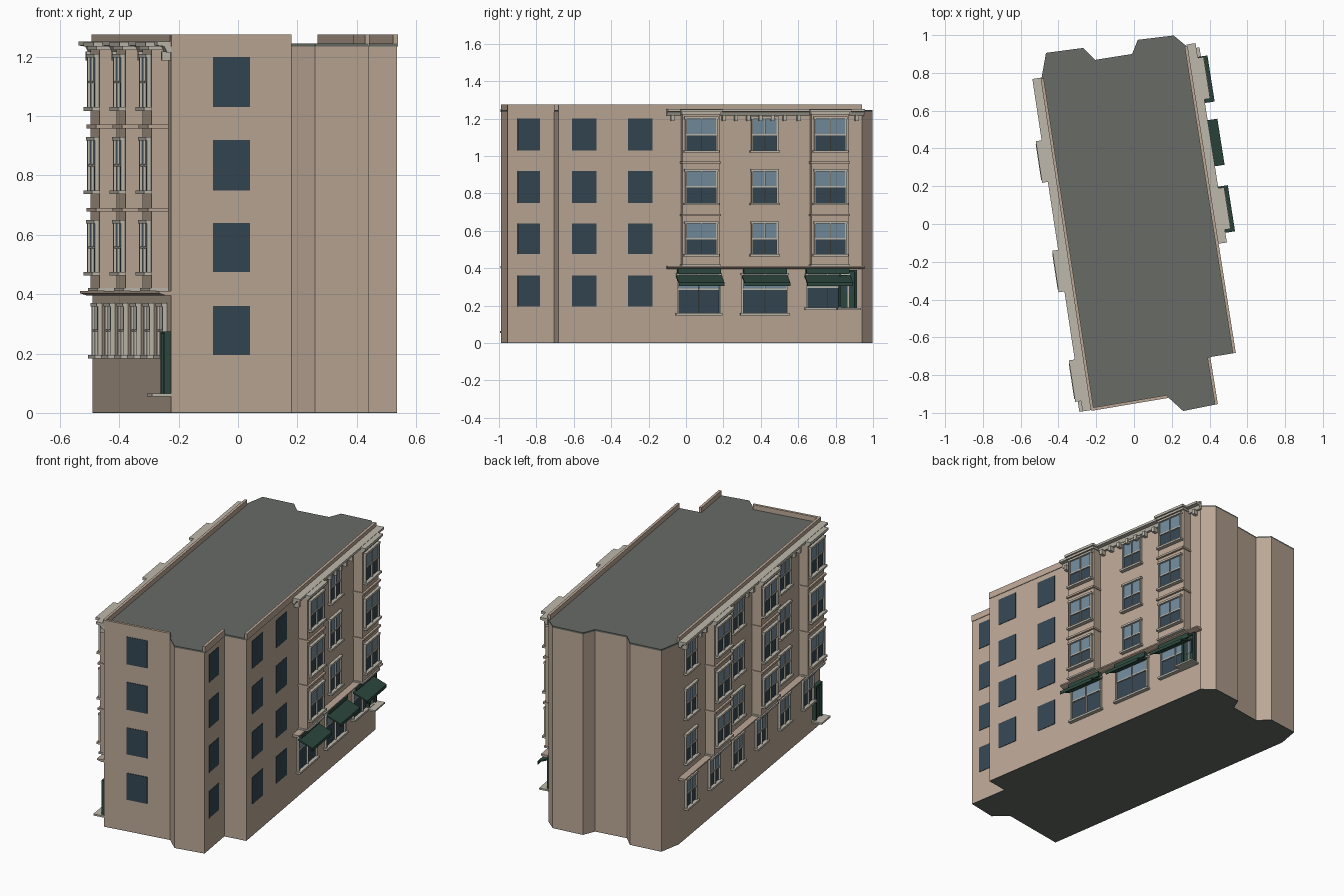
import bpy, bmesh
from mathutils import Vector

if "Cube" in bpy.data.objects:
    bpy.data.objects.remove(bpy.data.objects["Cube"])

COL = {"wall": (.50, .39, .305), "roof": (.135, .147, .13), "glass": (.034, .061, .084),
       "sash": (.17, .26, .33), "trim": (.51, .48, .41), "green": (.026, .065, .048)}
MAT = {}
for k, c in COL.items():
    MAT[k] = bpy.data.materials.new(k)
    MAT[k].diffuse_color = (*c, 1)
parts = {}


def bm_for(name, mat):
    return parts.setdefault((name, mat), bmesh.new())


def prism(name, mat, ring, offset):
    """Extrude a ring of 3D points along offset."""
    bm = bm_for(name, mat)
    a = [bm.verts.new(p) for p in ring]
    b = [bm.verts.new(Vector(p) + Vector(offset)) for p in ring]
    faces = [bm.faces.new(a), bm.faces.new(b)]
    for i in range(len(a)):
        j = (i + 1) % len(a)
        faces.append(bm.faces.new((a[i], a[j], b[j], b[i])))
    bmesh.ops.recalc_face_normals(bm, faces=faces)


class Wall:
    """Wall line p-q; positions along it are given by their x or y coordinate."""
    def __init__(self, p, q, axis=1):
        self.p, self.d, self.axis = Vector((*p, 0)), Vector((q[0]-p[0], q[1]-p[1], 0)), axis
        self.n = Vector((-self.d.y, self.d.x, 0)).normalized()

    def at(self, s, out, z):
        return self.p + self.d * ((s - self.p[self.axis]) / self.d[self.axis]) + self.n*out + Vector((0, 0, z))

    def profile(self, name, mat, s0, s1, pts):
        ring = [self.at(s0, o, z) for o, z in pts]
        prism(name, mat, ring, self.at(s1, 0, 0) - self.at(s0, 0, 0))

    def box(self, name, mat, s0, s1, o0, o1, z0, z1):
        self.profile(name, mat, s0, s1, [(o0, z0), (o1, z0), (o1, z1), (o0, z1)])


# footprint, clockwise from the back left corner
FP = [(-.49, .77), (-.466, .906), (-.27, .932), (-.206, .869), (-.01, .90), (.02, .975), (.21, .998),
      (.28, .94), (.535, -.683), (.40, -.705), (.44, -.954), (.26, -.99), (.18, -.917), (-.225, -.985)]
prism("building_body", "wall", [(x, y, .003) for x, y in FP], (0, 0, 1.232))
prism("roof_deck", "roof", [(x, y, 1.235) for x, y in FP], (0, 0, .01))
prism("base_slab", "roof", [(x, y, 0) for x, y in FP], (0, 0, .003))
right, back_return = Wall(FP[7], FP[8]), Wall(FP[9], FP[10])
front, left = Wall(FP[12], FP[13], 0), Wall(FP[13], FP[0])

# parapets
for w, a, b in ((right, .94, -.683), (back_return, -.705, -.954), (front, .18, -.225), (left, -.985, .77)):
    w.box("parapet", "wall", a, b, -.012, .004, 1.235, 1.275)

# plain flush windows
FLOORS = [(.475, .64), (.75, .92), (1.03, 1.20)]
for z0, z1 in [(.195, .36)] + FLOORS:
    front.box("plain_window", "glass", -.085, .04, 0, .003, z0, z1)
    back_return.box("plain_window", "glass", -.90, -.78, 0, .003, z0, z1)
    for a in (-.61, -.31):
        right.box("plain_window", "glass", a, a + .13, 0, .003, z0, z1)


def window(side, w, c, width, z0, z1, d, lift=.5):
    a, b, zm, f = c - width/2, c + width/2, z0 + (z1 - z0)*lift, .009
    w.box(side + "_lower_glass", "glass", a, b, d, d + .004, z0, zm)
    w.box(side + "_upper_glass", "sash", a, b, d, d + .006, zm, z1)
    name = side + "_window_frame"
    for s in (a, b, c):
        t = f if s != c else .004
        w.box(name, "trim", s - t/2, s + t/2, d, d + .014, z0, z1)
    w.box(name, "trim", a, b, d, d + .011, zm - .004, zm + .004)
    w.box(name, "trim", a - .008, b + .008, d, d + .018, z1 - .002, z1 + .010)
    w.box(side + "_window_sill", "trim", a - .012, b + .012, d, d + .025, z0 - .012, z0)


def bay(side, w, c, width=.20, depth=.057):
    a, b = c - width/2, c + width/2
    w.box(side + "_bay", "wall", a, b, -.005, depth, .415, 1.237)
    for z0, z1 in FLOORS:
        window(side, w, c, width - .035, z0, z1, depth)
    for z in (.685, .965):
        w.box(side + "_bay_belt", "wall", a - .005, b + .005, 0, depth + .013, z - .006, z + .006)
    w.box(side + "_bay_base", "trim", a - .004, b + .004, 0, depth + .008, .410, .420)
    w.box(side + "_bay_cap", "trim", a - .01, b + .01, 0, depth + .022, 1.235, 1.25)
    w.box(side + "_bay_cap", "trim", a - .005, b + .005, 0, depth + .012, 1.222, 1.235)


def cornice(side, w, a, b, brackets):
    w.profile(side + "_cornice", "trim", a, b,
              [(0, 1.215), (.014, 1.215), (.024, 1.235), (.048, 1.238), (.048, 1.252), (0, 1.252)])
    w.profile(side + "_belt_course", "wall", a, b,
              [(0, .396), (.02, .396), (.042, .403), (.042, .411), (0, .411)])
    for s in brackets:
        w.box(side + "_cornice_bracket", "trim", s - .009, s + .009, 0, .03, 1.187, 1.218)


# right side: two bays, middle windows, shop windows with awnings
cornice("right", right, -.105, .95, [-.075, .2, .265, .33, .395, .46, .525, .6, .91])
for c in (.072, .762):
    bay("right", right, c)
for z0, z1 in FLOORS:
    window("right", right, .42, .135, z0, z1, 0)
for c, ww in ((.068, .225), (.42, .24), (.755, .22)):
    window("right", right, c, ww, .16 if c < .7 else .19, .365, 0, .62)
    right.box("awning_header", "green", c - .115, c + .115, 0, .03, .368, .398)
    right.profile("awning", "green", c - .122, c + .122,
                  [(.01, .352), (.095, .318), (.095, .305), (.10, .305), (.10, .324), (.01, .362)])


def door(side, w, a, b, z0, z1):
    w.box(side + "_door", "green", a, b, 0, .012, z0, z1)
    for s in (a, b):
        w.box(side + "_door_frame", "green", s - .006, s + .006, 0, .022, z0, z1)
    w.box(side + "_door_frame", "green", a - .006, b + .006, 0, .022, z1 - .01, z1)
    w.box(side + "_door_light", "glass", a + .02, b - .02, .01, .014, z0 + .08, z1 - .03)
    w.box(side + "_door_step", "trim", a - .02, min(b + .02, .94), 0, .065, z0 - .01, z0)


door("right", right, .82, .905, .187, .39)

# left side: three bays alternating with flat windows
cornice("left", left, -.985, .775,
        [c + k*.065 for c in (.63, .05, -.53) for k in (-2.4, -1.4, 1.4)] + [-.965])
for i in range(3):
    c = .63 - .58*i
    bay("left", left, c - .29)
    for z0, z1 in FLOORS:
        window("left", left, c, .135, z0, z1, 0)
    for g in (c, c - .29):
        window("left", left, g, .125, .195, .36, 0)
door("left", left, -.965, -.895, .065, .275)

# turn the collected parts into named objects
for (name, mat), bm in parts.items():
    me = bpy.data.meshes.new(name)
    bm.to_mesh(me)
    bm.free()
    me.materials.append(MAT[mat])
    bpy.context.collection.objects.link(bpy.data.objects.new(name, me))

for m in bpy.data.materials:
    if m.users and not m.is_grease_pencil:
        m.use_nodes = True
        m.node_tree.nodes["Principled BSDF"].inputs["Base Color"].default_value = m.diffuse_color
